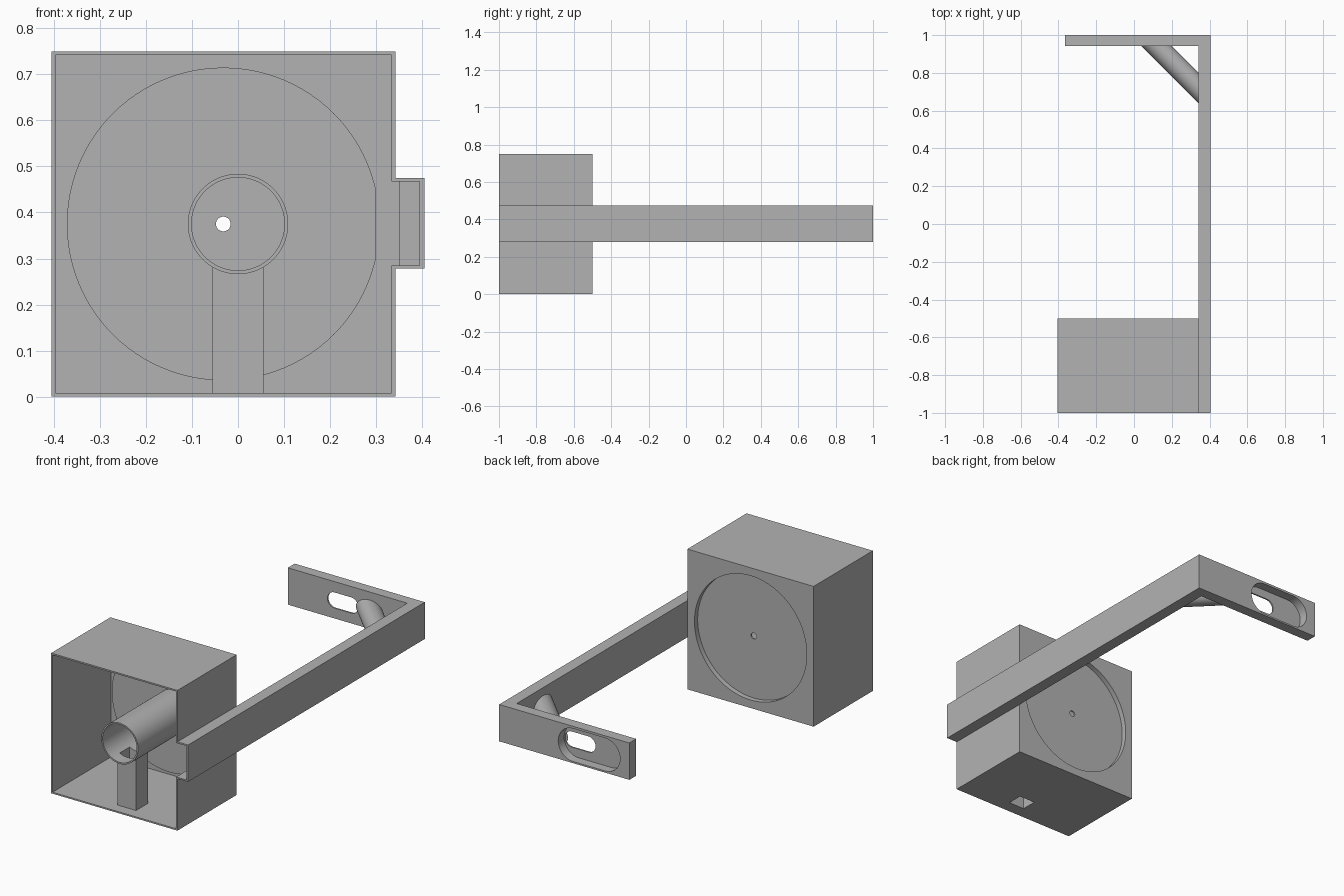
import bpy, bmesh, math
from mathutils import Matrix

cube = bpy.data.objects.get("Cube")
if cube:
    bpy.data.objects.remove(cube, do_unlink=True)

grey = bpy.data.materials.new("plain_grey")
grey.use_nodes = True
GREY = (0.45, 0.45, 0.45, 1)
grey.diffuse_color = GREY
grey.node_tree.nodes["Principled BSDF"].inputs["Base Color"].default_value = GREY

WALL = 0.008      # shell thickness
MID = 0.375       # height of all centre lines
AXIS = -0.032     # x of the round recess


def prism(name, profile, y0, y1):
    """Extrude an x-z profile along y."""
    bm = bmesh.new()
    face = bm.faces.new([bm.verts.new((x, y0, z)) for x, z in profile])
    new = bmesh.ops.extrude_face_region(bm, geom=[face])["geom"]
    bmesh.ops.translate(bm, vec=(0, y1 - y0, 0),
                        verts=[v for v in new if isinstance(v, bmesh.types.BMVert)])
    bmesh.ops.recalc_face_normals(bm, faces=bm.faces)
    mesh = bpy.data.meshes.new(name)
    bm.to_mesh(mesh)
    bm.free()
    mesh.materials.append(grey)
    obj = bpy.data.objects.new(name, mesh)
    bpy.context.collection.objects.link(obj)
    return obj


def block(name, x, y, z):
    return prism(name, [(x[0], z[0]), (x[1], z[0]), (x[1], z[1]), (x[0], z[1])], *y)


def disc(name, x, r, y, n=96):
    pts = [(x + r * math.cos(2 * math.pi * i / n), MID + r * math.sin(2 * math.pi * i / n))
           for i in range(n)]
    return prism(name, pts, *y)


def slot(name, xa, xb, r, y, n=24):
    """Slot with round ends centred at xa and xb (xa < xb)."""
    pts = []
    for cx, start in ((xb, -math.pi / 2), (xa, math.pi / 2)):
        for i in range(n + 1):
            a = start + math.pi * i / n
            pts.append((cx + r * math.cos(a), MID + r * math.sin(a)))
    return prism(name, pts, *y)


def combine(obj, operation, *tools):
    """Apply boolean tools one after another, then discard them."""
    for tool in tools:
        tool.hide_render = True
        mod = obj.modifiers.new("bool", 'BOOLEAN')
        mod.operation = operation
        mod.solver = 'EXACT'
        mod.object = tool
        bpy.context.view_layer.update()
        graph = bpy.context.evaluated_depsgraph_get()
        mesh = bpy.data.meshes.new_from_object(obj.evaluated_get(graph))
        obj.modifiers.clear()
        obj.data = mesh
        bpy.data.objects.remove(tool, do_unlink=True)


def spout_hole():
    return block("cut", (-0.047, 0.047), (-0.932, -0.848), (-0.1, MID))


def channel():
    return block("cut", (0.30, 0.395), (-1.1, -0.5 - WALL), (0.285, 0.467))


# Housing: open-fronted box with a dished round recess in its back wall
housing = block("housing", (-0.405, 0.342), (-1, -0.5), (0, 0.75))
combine(housing, 'DIFFERENCE',
        block("cut", (-0.405 + WALL, 0.342 - WALL), (-1.1, -0.5 - WALL), (WALL, 0.75 - WALL)))
combine(housing, 'UNION', disc("dish", AXIS, 0.34, (-0.535, -0.504)))
combine(housing, 'DIFFERENCE',
        disc("cut", AXIS, 0.332, (-0.527, -0.4)),
        disc("cut", AXIS, 0.016, (-0.6, -0.4), 32),
        spout_hole(), channel())

# Central tube, open at the front
tube = disc("central_tube", 0, 0.109, (-1, -0.533))
combine(tube, 'DIFFERENCE', disc("cut", 0, 0.101, (-1.1, -0.5)), spout_hole())

# Square hollow spout from the tube down through the floor
spout = block("square_spout", (-0.055, 0.055), (-0.94, -0.84), (0.001, 0.32))
combine(spout, 'DIFFERENCE', disc("cut", 0, 0.104, (-1.1, -0.5)), spout_hole())

# L-shaped arm: hollow bar with a slotted end plate
arm = block("bracket_arm", (0.342, 0.405), (-1, 1), (0.278, 0.475))
combine(arm, 'UNION', block("end_plate", (-0.365, 0.38), (0.942, 1), (0.278, 0.475)))
combine(arm, 'DIFFERENCE', channel(),
        block("cut", (0.352, 0.395), (-0.7, 0.93), (0.285, 0.467)),
        slot("cut", -0.222, AXIS, 0.088, (0.95, 1.1)),
        slot("cut", -0.088, 0.01, 0.042, (0.9, 1.1)))

# Round diagonal brace in the arm's corner
brace = disc("corner_brace", 0, 0.057, (-0.3, 0.3), 48)
brace.data.transform(Matrix.Translation((0.231, 0.831, 0)) @ Matrix.Rotation(math.pi / 4, 4, 'Z'))
combine(brace, 'INTERSECT', block("cut", (-0.2, 0.346), (0.4, 0.946), (0.2, 0.6)))

# Smooth the round walls, keep edges sharp
parts = (housing, tube, spout, arm, brace)
for obj in bpy.context.selected_objects:
    obj.select_set(False)
for obj in parts:
    obj.select_set(True)
bpy.context.view_layer.objects.active = housing
bpy.ops.object.shade_smooth_by_angle(angle=math.radians(30))
